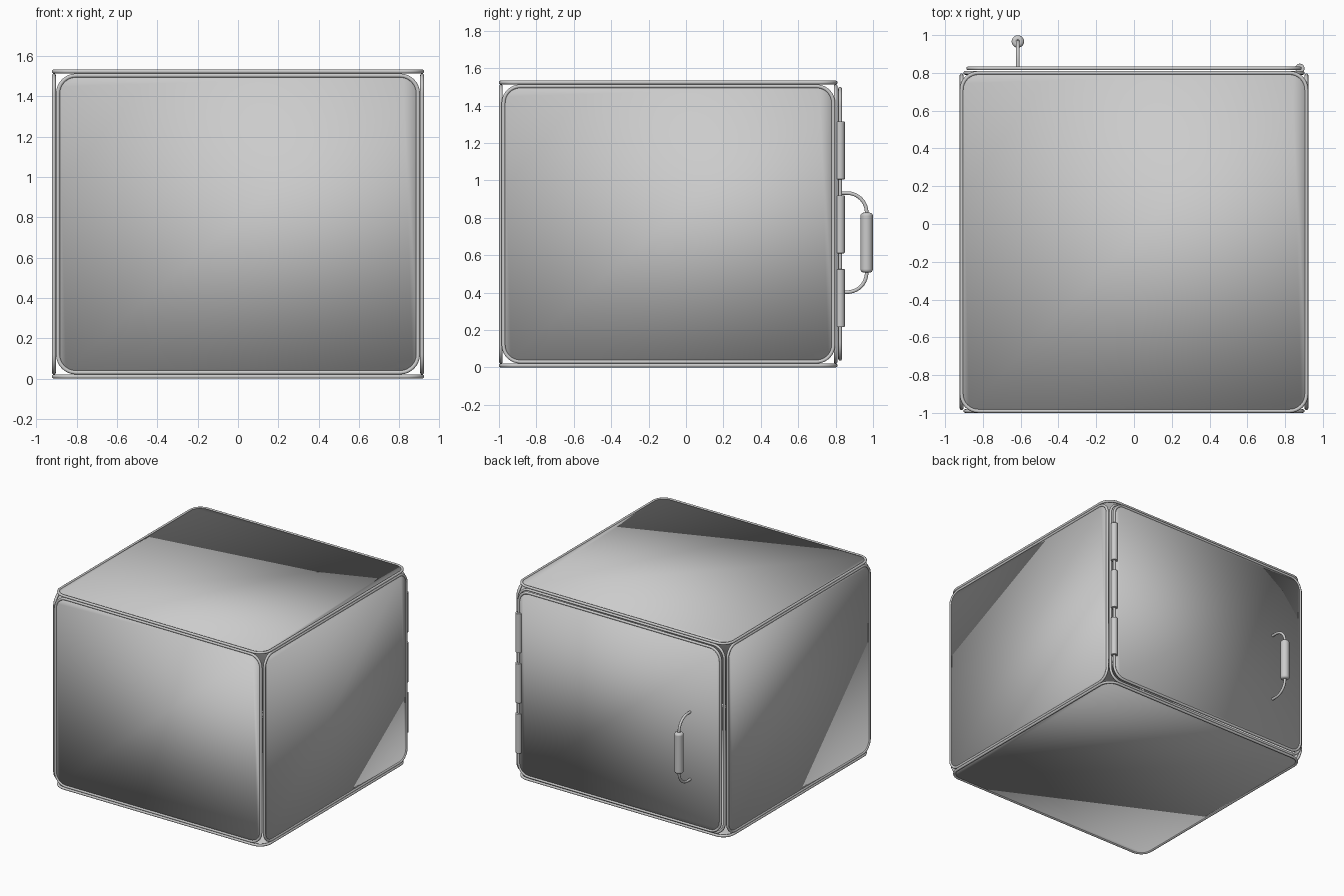
import bpy
from math import sin, cos, pi
from mathutils import Vector

cube = bpy.data.objects.get("Cube")
if cube:
    bpy.data.objects.remove(cube, do_unlink=True)

grey = bpy.data.materials.new("grey metal")
grey.use_nodes = True
COLOUR = (0.6, 0.6, 0.6, 1)
grey.diffuse_color = COLOUR
grey.node_tree.nodes["Principled BSDF"].inputs["Base Color"].default_value = COLOUR

TUBE = 0.01      # wire radius of every frame
CORNER = 0.09    # rounded corner radius of the frames


def finish(obj, name):
    obj.name = name
    obj.data.materials.clear()
    obj.data.materials.append(grey)
    bpy.ops.object.select_all(action='DESELECT')
    obj.select_set(True)
    bpy.context.view_layer.objects.active = obj
    bpy.ops.object.shade_smooth_by_angle(angle=0.7)
    return obj


def tube(name, points, radius, cyclic):
    """Round wire along a path, turned into a mesh."""
    curve = bpy.data.curves.new(name, 'CURVE')
    curve.dimensions = '3D'
    curve.bevel_depth = radius
    curve.bevel_resolution = 3
    curve.use_fill_caps = not cyclic
    spline = curve.splines.new('POLY')
    spline.points.add(len(points) - 1)
    for p, co in zip(spline.points, points):
        p.co = (*co, 1)
    spline.use_cyclic_u = cyclic
    obj = bpy.data.objects.new(name, curve)
    bpy.context.collection.objects.link(obj)
    bpy.ops.object.select_all(action='DESELECT')
    obj.select_set(True)
    bpy.context.view_layer.objects.active = obj
    bpy.ops.object.convert(target='MESH')
    return finish(bpy.context.object, name)


def rounded_rect(u0, u1, v0, v1, axis, level):
    """Rounded rectangle outline in the plane across the given axis."""
    r, steps, outline = CORNER, 8, []
    centres = [(u1 - r, v1 - r), (u0 + r, v1 - r), (u0 + r, v0 + r), (u1 - r, v0 + r)]
    for i, (cu, cv) in enumerate(centres):
        for k in range(steps + 1):
            a = pi / 2 * (i + k / steps)
            p = [cu + r * cos(a), cv + r * sin(a)]
            p.insert(axis, level)
            outline.append(Vector(p))
    return outline


def framed_panel(name, rect, axis, level, filled=True):
    """Wire frame with a thin sheet set in its middle."""
    outline = rounded_rect(*rect, axis, level)
    tube(name + "_frame", outline, TUBE, True)
    if filled:
        mesh = bpy.data.meshes.new(name + "_panel")
        mesh.from_pydata(outline, [], [list(range(len(outline)))])
        obj = bpy.data.objects.new(name + "_panel", mesh)
        bpy.context.collection.objects.link(obj)
        solid = obj.modifiers.new("thickness", 'SOLIDIFY')
        solid.thickness = 0.006
        solid.offset = 0
        finish(obj, name + "_panel")


def cylinder(name, x, y, z0, z1, radius, bevel):
    bpy.ops.mesh.primitive_cylinder_add(vertices=24, radius=radius, depth=z1 - z0,
                                        location=(x, y, (z0 + z1) / 2))
    obj = finish(bpy.context.object, name)
    mod = obj.modifiers.new("rounded ends", 'BEVEL')
    mod.width = bevel
    mod.segments = 4
    return obj


# Box walls
lid = (-0.913, 0.913, -0.99, 0.80)
framed_panel("top", lid, 2, 1.523)
framed_panel("bottom", lid, 2, 0.01)
side = (-0.976, 0.788, 0.03, 1.503)
framed_panel("left_side", side, 0, 0.913)
framed_panel("right_side", side, 0, -0.913)
front = (-0.893, 0.893, 0.03, 1.503)
framed_panel("front", front, 1, -0.99)
framed_panel("back_opening", front, 1, 0.80, filled=False)

# Hinged door
HINGE_X, DOOR_Y = 0.878, 0.824
framed_panel("door", (-HINGE_X, HINGE_X, 0.045, 1.49), 1, DOOR_Y)
for i, z in enumerate((0.37, 0.765, 1.16)):
    cylinder(f"hinge_{i + 1}", HINGE_X, DOOR_Y, z - 0.155, z + 0.155, 0.025, 0.004)

# Door handle
HX, GRIP_Y, MID, REACH, BEND = -0.615, 0.966, 0.667, 0.265, 0.105
upper = [(HX, DOOR_Y, MID + REACH)]
for k in range(11):
    a = pi / 2 * k / 10
    upper.append((HX, GRIP_Y - BEND * (1 - sin(a)), MID + REACH - BEND * (1 - cos(a))))
lower = [(x, y, 2 * MID - z) for x, y, z in reversed(upper)]
tube("handle_bar", upper + lower, 0.01, False)
cylinder("handle_grip", HX, GRIP_Y, MID - 0.16, MID + 0.16, 0.033, 0.016)
